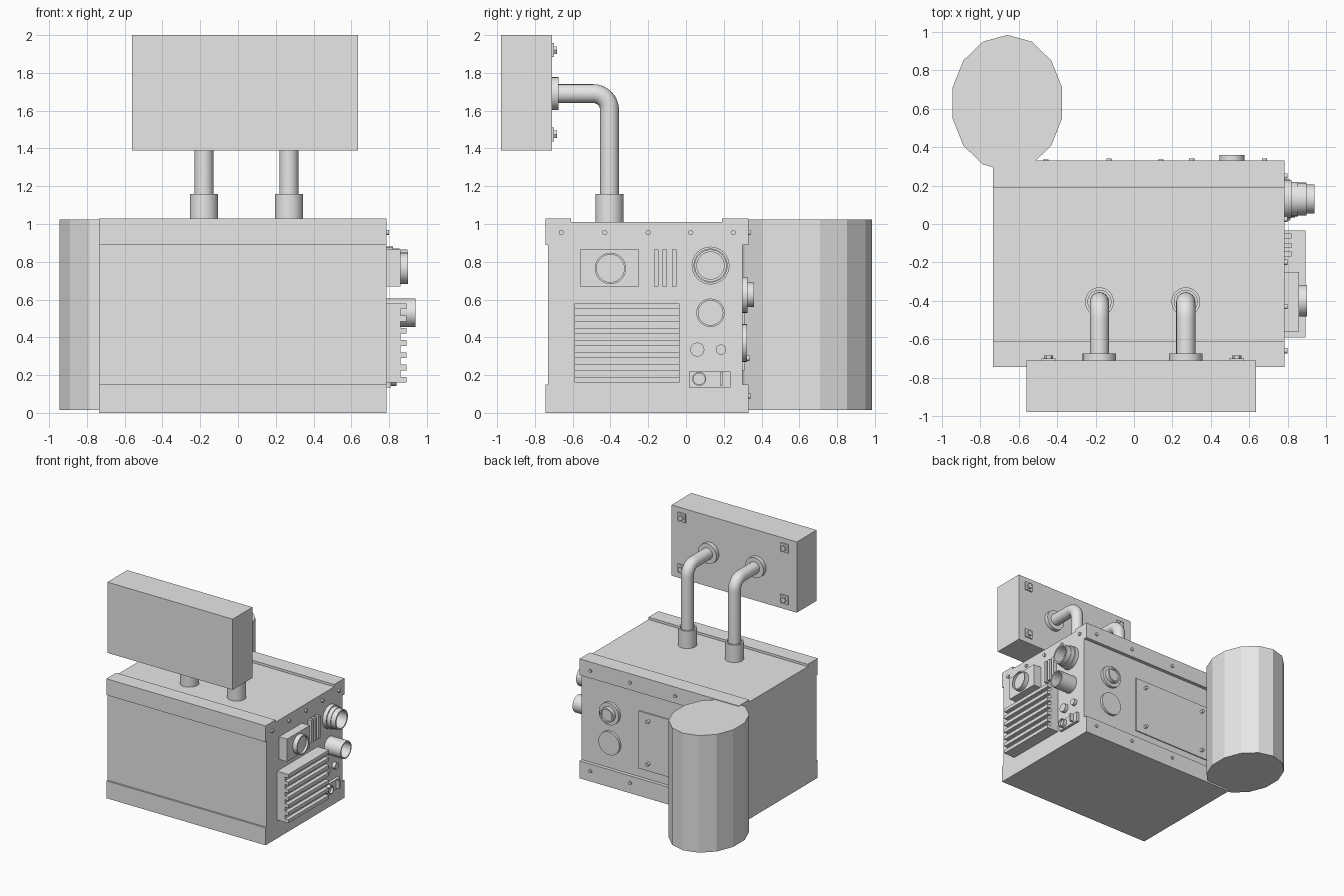
import bpy, bmesh, math
from mathutils import Vector, Matrix

cube = bpy.data.objects.get("Cube")
if cube:
    bpy.data.objects.remove(cube, do_unlink=True)

mat = bpy.data.materials.new("plain grey")
mat.use_nodes = True
GREY = (0.8, 0.8, 0.8, 1)
mat.diffuse_color = GREY
mat.node_tree.nodes["Principled BSDF"].inputs["Base Color"].default_value = GREY

AXES = {"x": Vector((1, 0, 0)), "y": Vector((0, 1, 0)), "z": Vector((0, 0, 1))}


def finish(name, bm, smooth=False):
    bmesh.ops.recalc_face_normals(bm, faces=bm.faces)
    mesh = bpy.data.meshes.new(name)
    bm.to_mesh(mesh)
    bm.free()
    mesh.materials.append(mat)
    ob = bpy.data.objects.new(name, mesh)
    bpy.context.collection.objects.link(ob)
    if smooth:
        bpy.ops.object.select_all(action="DESELECT")
        ob.select_set(True)
        bpy.context.view_layer.objects.active = ob
        bpy.ops.object.shade_smooth_by_angle(angle=math.radians(35))
    return ob


def box(name, xs, ys, zs):
    bm = bmesh.new()
    bmesh.ops.create_cube(bm, size=1)
    for v in bm.verts:
        v.co = [lo + (c + 0.5) * (hi - lo) for c, (lo, hi) in zip(v.co, (xs, ys, zs))]
    return finish(name, bm)


def lathe(name, axis, base, profile, sides=32):
    """Spin (radius, distance) points around an axis starting at base."""
    bm = bmesh.new()
    turn = AXES["z"].rotation_difference(AXES[axis]).to_matrix()
    rings = []
    for r, h in profile:
        ring = []
        for i in range(sides):
            a = math.tau * i / sides
            p = Vector((r * math.cos(a), r * math.sin(a), h))
            ring.append(bm.verts.new(turn @ p + Vector(base)))
        rings.append(ring)
    for a, b in zip(rings, rings[1:]):
        for i in range(sides):
            j = (i + 1) % sides
            bm.faces.new((a[i], a[j], b[j], b[i]))
    bm.faces.new(rings[0])
    bm.faces.new(rings[-1])
    return finish(name, bm, sides > 8)


def disc(name, axis, base, r, depth, sides=32):
    return lathe(name, axis, base, [(r, 0), (r, depth)], sides)


# Main case: side profile with raised corner rails, extruded along x
FRONT, BACK, LEFT, RIGHT = -0.745, 0.33, 0.785, -0.735
outline = [(FRONT, 0), (FRONT, .15), (-.73, .15), (-.73, .89), (FRONT, .89), (FRONT, 1.03),
           (-.61, 1.03), (-.61, 1.01), (.19, 1.01), (.19, 1.03), (BACK, 1.03), (BACK, .89),
           (.3, .89), (.3, .15), (BACK, .15), (BACK, 0)]
bm = bmesh.new()
end = bm.faces.new([bm.verts.new((RIGHT, y, z)) for y, z in outline])
ext = bmesh.ops.extrude_face_region(bm, geom=[end])
bmesh.ops.translate(bm, vec=(LEFT - RIGHT, 0, 0),
                    verts=[v for v in ext["geom"] if isinstance(v, bmesh.types.BMVert)])
finish("case", bm)

# Faceted oval tank at the back corner
bm = bmesh.new()
bmesh.ops.create_cone(bm, cap_ends=True, segments=14, radius1=1, radius2=1, depth=1,
                      matrix=Matrix.Rotation(math.pi / 2, 4, "Z"))
top = max(bm.verts, key=lambda v: v.co.y).co.copy()
spin = math.pi / 2 - math.atan2(top.y, top.x)
bmesh.ops.rotate(bm, verts=bm.verts, matrix=Matrix.Rotation(spin, 3, "Z"))
bmesh.ops.scale(bm, verts=bm.verts, vec=(.293, .355, 1.01))
bmesh.ops.translate(bm, verts=bm.verts, vec=(-.66, .63, .52))
finish("tank", bm)

# Raised screen with corner bolts on its back
box("screen", (-.56, .635), (-.98, -.71), (1.39, 2))
for x in (-.445, .535):
    for z in (1.475, 1.92):
        box("screen_bolt_plate", (x - .037, x + .037), (-.71, -.7), (z - .037, z + .037))
        disc("screen_bolt", "y", (x, -.7, z), .024, .016, 6)

# Bent support pipes with collars and flanges
PY, PZ, BEND, PR = -.405, 1.69, .085, .05
for x in (-.18, .27):
    path = [(0, PY, 1.0, 0)]
    for i in range(9):
        a = math.pi / 2 * i / 8
        path.append((0, PY - BEND + BEND * math.cos(a), PZ - BEND + BEND * math.sin(a), a))
    path.append((0, -.72, PZ, math.pi / 2))
    bm = bmesh.new()
    rings = []
    for _, y, z, a in path:
        turn = Matrix.Rotation(a, 3, "X")
        rings.append([bm.verts.new(Vector((x, y, z)) + turn @ Vector(
            (PR * math.cos(t), PR * math.sin(t), 0)))
            for t in (math.tau * k / 24 for k in range(24))])
    for a, b in zip(rings, rings[1:]):
        for k in range(24):
            bm.faces.new((a[k], a[k - 1], b[k - 1], b[k]))
    finish("support_pipe", bm, True)
    lathe("pipe_collar", "z", (x, PY, 1), [(.075, 0), (.075, .16), (.06, .16), (.06, .13)])
    disc("pipe_flange", "y", (x, -.72, PZ), .087, .045)

# Control side: hollow sockets
lathe("upper_socket", "x", (LEFT, .13, .78),
      [(.1, 0), (.1, .035), (.09, .035), (.09, .07), (.085, .07), (.085, .113),
       (.072, .113), (.072, .02)])
lathe("lower_socket", "x", (LEFT, .13, .53), [(.075, 0), (.075, .155), (.065, .155), (.065, .02)])

# Dial box
box("dial_box", (LEFT, .86), (-.56, -.25), (.67, .865))
lathe("dial", "x", (.86, -.4, .765), [(.083, 0), (.083, .04), (.073, .04), (.073, .02)])

# Cooling grille with horizontal fins
box("grille_back", (LEFT, .86), (-.59, -.035), (.16, .58))
for i in range(7):
    z = .16 + i * .065
    box("grille_fin", (.86, .893), (-.59, -.035), (z, z + .03))

# Upright bars
for y in (-.157, -.112, -.062):
    box("upright_bar", (LEFT, .82), (y - .0125, y + .0125), (.67, .865))

# Small knobs and switch plate
disc("large_button", "x", (LEFT, .06, .335), .037, .03)
disc("small_button", "x", (LEFT, .185, .335), .027, .03)
box("switch_plate", (LEFT, .81), (.015, .235), (.135, .22))
lathe("switch_knob", "x", (.81, .07, .18), [(.037, 0), (.037, .03), (.03, .03), (.03, .01)])
box("switch_lever", (.81, .84), (.18, .195), (.145, .215))
for y in (-.66, -.43, -.2, .025, .25):
    disc("side_bolt", "x", (LEFT, y, .955), .014, .015, 12)

# Back: knob, cover, access plate and bolts
lathe("back_knob", "y", (.51, .3, .625), [(.095, 0), (.095, .025), (.065, .025), (.065, .06),
                                          (.052, .06), (.052, .045)])
disc("back_cover", "y", (.51, .3, .37), .1, .022)
box("access_plate", (-.55, .235), (.3, .309), (.225, .72))
for x in (.14, -.46):
    for z in (.29, .655):
        disc("plate_bolt", "y", (x, .305, z), .014, .032, 12)
for x in (.68, .3, -.13, -.55):
    for z in (.09, .955):
        disc("rail_bolt", "y", (x, BACK, z), .014, .012, 12)
